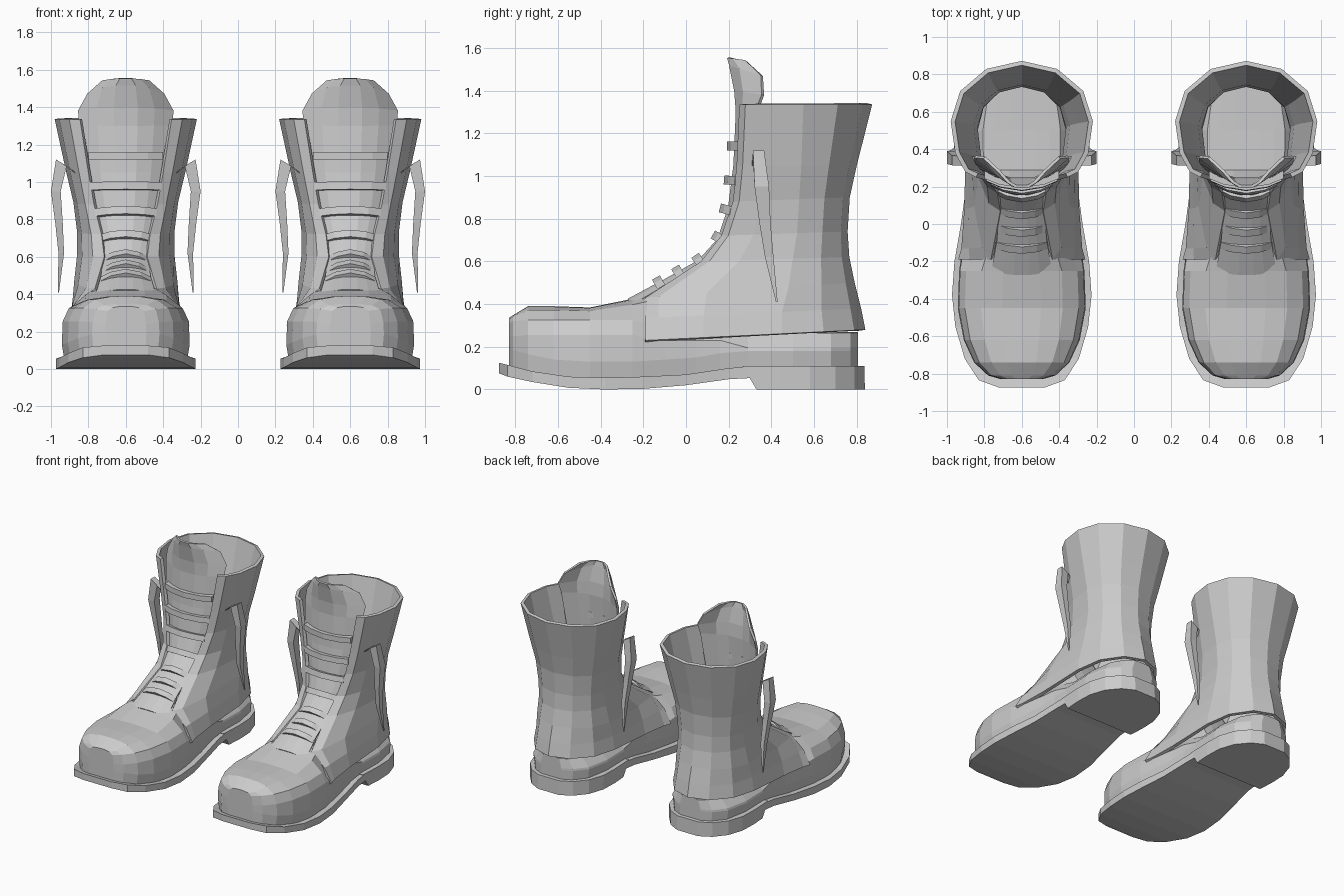
import bpy, bmesh
from math import sin, cos, radians
from mathutils import Vector

if "Cube" in bpy.data.objects:
    bpy.data.objects.remove(bpy.data.objects["Cube"])


def loft(name, rows, cx, wrap=False, caps=False, thick=0, offset=-1):
    """Skin a list of equal-length point rows into a flat-shaded mesh."""
    bm = bmesh.new()
    vs = [[bm.verts.new(p) for p in r] for r in rows]
    n = len(rows[0])
    for a, b in zip(vs, vs[1:]):
        for i in range(n if wrap else n - 1):
            j = (i + 1) % n
            bm.faces.new((a[i], a[j], b[j], b[i]))
    if caps:
        bm.faces.new(vs[0])
        bm.faces.new(vs[-1])
    bmesh.ops.recalc_face_normals(bm, faces=bm.faces)
    me = bpy.data.meshes.new(name)
    bm.to_mesh(me)
    bm.free()
    ob = bpy.data.objects.new(name, me)
    ob.location.x = cx
    bpy.context.collection.objects.link(ob)
    if thick:
        m = ob.modifiers.new("thickness", 'SOLIDIFY')
        m.thickness, m.offset = thick, offset
    return ob


def mirrored(half):
    """Half path ending on the centre line -> full path."""
    return half + [(-x, y, z) for x, y, z in reversed(half[:-1])]


# Sole stations: y, half width, bottom z, top z
SOLE = [(-.875, .12, .075, .125), (-.835, .23, .06, .115), (-.72, .305, .035, .085),
        (-.55, .355, .008, .06), (-.38, .373, 0, .055), (-.2, .36, .003, .06),
        (0, .325, .02, .07), (.2, .298, .048, .1), (.33, .29, .055, .11)]
# Heel stations: bottom y, top y, half width
HEEL = [(.33, .265, .292), (.45, .45, .3), (.58, .58, .295), (.7, .7, .255),
        (.79, .79, .18), (.838, .835, .09)]
# Foot stations: y, half width, bottom z, ridge z, crown z
FOOT = [(-.83, .11, .11, .31, .335), (-.81, .18, .105, .32, .348), (-.74, .255, .085, .325, .39),
        (-.62, .31, .06, .325, .39), (-.45, .342, .05, .325, .384), (-.25, .335, .05, .325, .425),
        (-.1, .312, .06, .3, .48), (.05, .288, .07, .3, .55), (.16, .275, .09, .3, .6),
        (.29, .27, .1, .265, .275), (.5, .275, .1, .265, .27), (.68, .24, .1, .265, .27),
        (.77, .165, .1, .265, .27), (.805, .09, .1, .265, .27)]
# Shaft rows: front edge x, y, z, side half width, side y, back y, back z
SHAFT = [(.34, -.19, .23, .30, .45, .84, .28), (.28, -.19, .335, .285, .45, .82, .38),
         (.165, -.19, .43, .275, .48, .79, .5), (.115, .07, .6, .26, .5, .765, .62),
         (.13, .165, .72, .26, .52, .757, .74), (.17, .22, .88, .28, .53, .767, .9),
         (.2, .237, 1.05, .318, .54, .8, 1.05), (.245, .25, 1.335, .38, .55, .872, 1.335)]
# Tongue rows: half width, centre y, side y, centre z, side z
TONGUE = [(.16, -.27, -.25, .42, .39), (.13, -.1, -.08, .51, .49), (.12, .06, .09, .6, .59),
          (.14, .15, .2, .7, .7), (.18, .2, .27, .85, .85), (.22, .225, .3, 1.05, 1.05),
          (.245, .235, .33, 1.3, 1.3), (.25, .225, .36, 1.4, 1.38),
          (.2, .2, .355, 1.52, 1.47), (.12, .195, .28, 1.555, 1.54)]
# Laces: y, z, half width, tilt
LACES = [(.215, 1.14, .2, 0), (.2, .98, .19, 5), (.18, .845, .165, 15), (.145, .715, .14, 30),
         (.055, .61, .12, 55), (-.04, .555, .12, 60), (-.13, .505, .135, 60)]
# Loose lace ends: x, y, z, half thickness, half depth
LACE_END = [(.27, .335, 1.05, .022, .025), (.345, .34, 1.1, .028, .026), (.374, .355, .95, .026, .034),
            (.357, .37, .78, .02, .026), (.345, .39, .62, .015, .02), (.36, .425, .41, .003, .004)]


def foot_row(y, w, zb, zr, zt):
    k = 1 if y < -.2 else .85
    d = zt - zr
    return mirrored([(w * .96, y, zb), (w, y, zb + .08), (w * .985, y, zr - .07),
                     (w * .89 * k, y, zr), (w * .64 * k, y, zr + d * .72),
                     (w * .3 * k, y, zr + d * .96), (0, y, zt)])


def shaft_row(xf, yf, zf, hw, ys, yb, zb):
    half = []
    for a in (0, 25, 55, 90):       # front quarter
        t = radians(a)
        half.append((xf + (hw - xf) * sin(t), ys + (yf - ys) * cos(t)))
    for a in (30, 60, 90):          # back quarter
        t = radians(a)
        half.append((hw * cos(t), ys + (yb - ys) * sin(t)))
    return mirrored([(x, y, zf + (zb - zf) * (y - yf) / (yb - yf)) for x, y in half])


def tongue_row(hw, yc, ys, zc, zs):
    return [(hw * s, yc + (ys - yc) * s * s, zc + (zs - zc) * s * s)
            for s in (-1, -.6, -.25, .25, .6, 1)]


def lace_rows(y, z, hw, tilt):
    t = radians(tilt)
    out, up = Vector((0, -cos(t), sin(t))), Vector((0, sin(t), cos(t)))
    rows = []
    for s in (-1, -.6, 0, .6, 1):
        c = Vector((hw * s, y, z)) - out * .05 * s * s
        rows.append([c + out * a * .022 + up * b * .021
                     for a, b in ((-1, -1), (1, -1), (1, 1), (-1, 1))])
    return rows


for side, cx in (("left", -.6), ("right", .6)):
    # Sole and heel block
    loft(side + "_sole", [[(-w, y, b), (w, y, b), (w, y, t), (-w, y, t)]
                          for y, w, b, t in SOLE], cx, True, True)
    loft(side + "_heel", [[(-w, yb, 0), (w, yb, 0), (w, yt, .11), (-w, yt, .11)]
                          for yb, yt, w in HEEL], cx, True, True)
    # Foot, shaft with open front, tongue
    loft(side + "_foot", [foot_row(*s) for s in FOOT], cx, True, True)
    loft(side + "_shaft", [shaft_row(*r) for r in SHAFT], cx, thick=.024)
    loft(side + "_tongue", [tongue_row(*r) for r in TONGUE], cx, thick=.016, offset=0)
    # Laces across the opening
    for i, l in enumerate(LACES):
        loft(f"{side}_lace_{i + 1}", lace_rows(*l), cx, True, True)
    # Loose lace ends hanging on both sides
    for label, m in (("outer", -1), ("inner", 1)):
        rows = [[(m * (x + a * h), y + b * d, z + a * (.02 if i < 2 else 0))
                 for a, b in ((-1, -1), (1, -1), (1, 1), (-1, 1))]
                for i, (x, y, z, h, d) in enumerate(LACE_END)]
        loft(f"{side}_lace_end_{label}", rows, cx, True, True)
